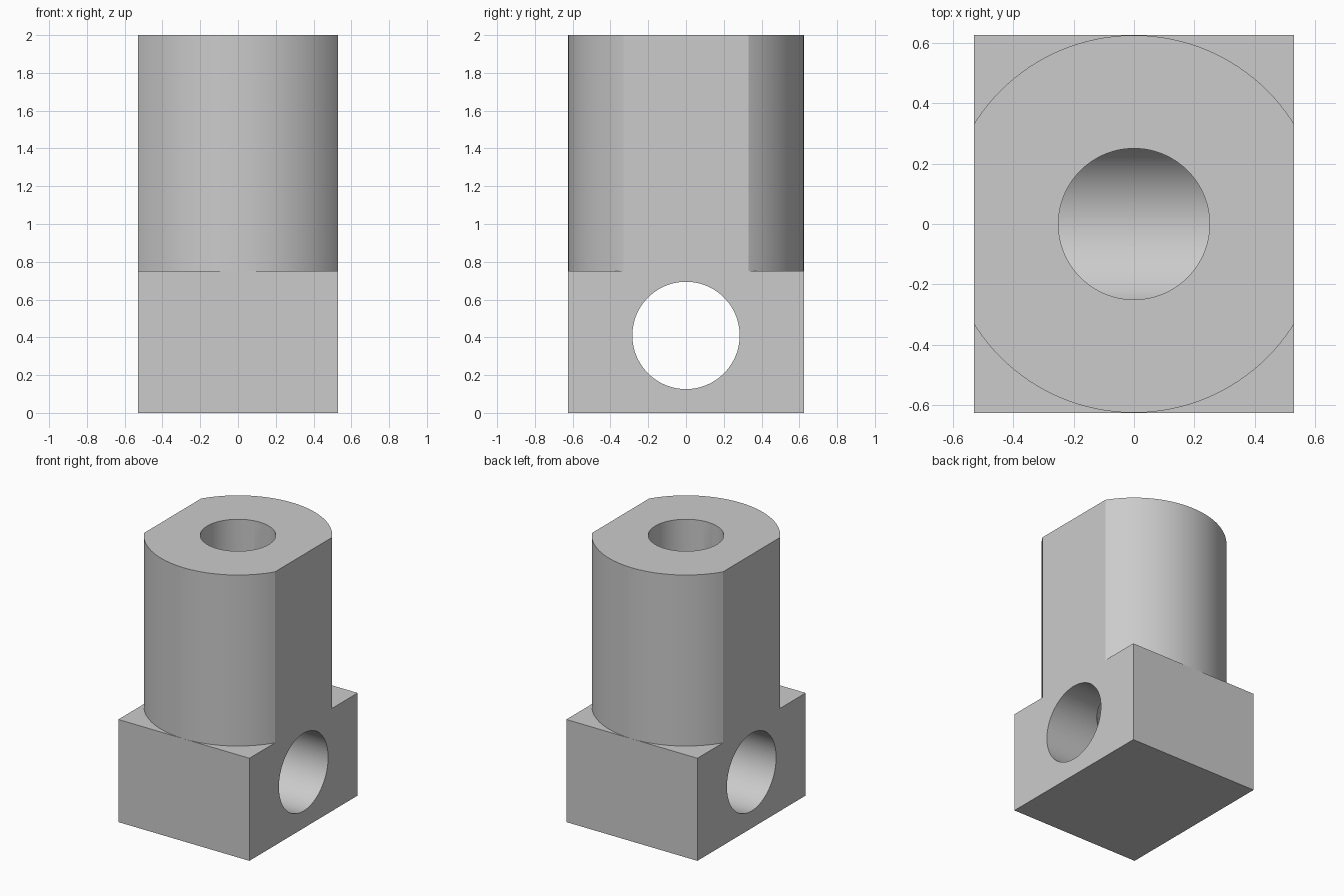
import bpy
import math

if "Cube" in bpy.data.objects:
    bpy.data.objects.remove(bpy.data.objects["Cube"], do_unlink=True)

HALF_X, HALF_Y, HEIGHT, BLOCK_TOP = 0.53, 0.625, 2.0, 0.75

grey = bpy.data.materials.new("plain_grey")
grey.use_nodes = True
colour = (0.6, 0.6, 0.6, 1)
grey.diffuse_color = colour
grey.node_tree.nodes["Principled BSDF"].inputs["Base Color"].default_value = colour


def finish(name):
    obj = bpy.context.object
    obj.name = name
    bpy.ops.object.transform_apply(location=True, rotation=True, scale=True)
    obj.data.materials.append(grey)
    return obj


def box(name, half_x, half_y, bottom, top):
    bpy.ops.mesh.primitive_cube_add(size=2, location=(0, 0, (bottom + top) / 2))
    bpy.context.object.scale = (half_x, half_y, (top - bottom) / 2)
    return finish(name)


def rod(name, radius, length, centre_z, tilt=0):
    bpy.ops.mesh.primitive_cylinder_add(vertices=128, radius=radius, depth=length,
                                        location=(0, 0, centre_z), rotation=(0, tilt, 0))
    return finish(name)


def combine(target, tool, operation):
    mod = target.modifiers.new(tool.name, 'BOOLEAN')
    mod.operation, mod.solver, mod.object = operation, 'EXACT', tool
    tool.hide_render = True
    bpy.context.view_layer.objects.active = target
    bpy.ops.object.modifier_apply(modifier=mod.name)
    bpy.data.objects.remove(tool, do_unlink=True)


# Rectangular foot joined to the round barrel
body = box("drilled_block_with_barrel", HALF_X + 0.2, HALF_Y, 0, BLOCK_TOP)
barrel_bottom = 0.3
barrel = rod("barrel", HALF_Y - 0.0005, HEIGHT - barrel_bottom, (HEIGHT + barrel_bottom) / 2)
combine(body, barrel, 'UNION')

# Both sides trimmed flat
combine(body, box("side_trim", HALF_X, 1, -0.5, HEIGHT + 0.5), 'INTERSECT')

# Cross hole through the foot, and the bore dropping into it
cross_z = 0.41
combine(body, rod("cross_hole", 0.284, 3, cross_z, math.pi / 2), 'DIFFERENCE')
bore_top = HEIGHT + 0.2
combine(body, rod("bore", 0.25, bore_top - cross_z, (bore_top + cross_z) / 2), 'DIFFERENCE')

# Smooth curved walls with crisp edges
bpy.ops.object.select_all(action='DESELECT')
body.select_set(True)
bpy.context.view_layer.objects.active = body
bpy.ops.object.shade_smooth_by_angle(angle=math.radians(30))
